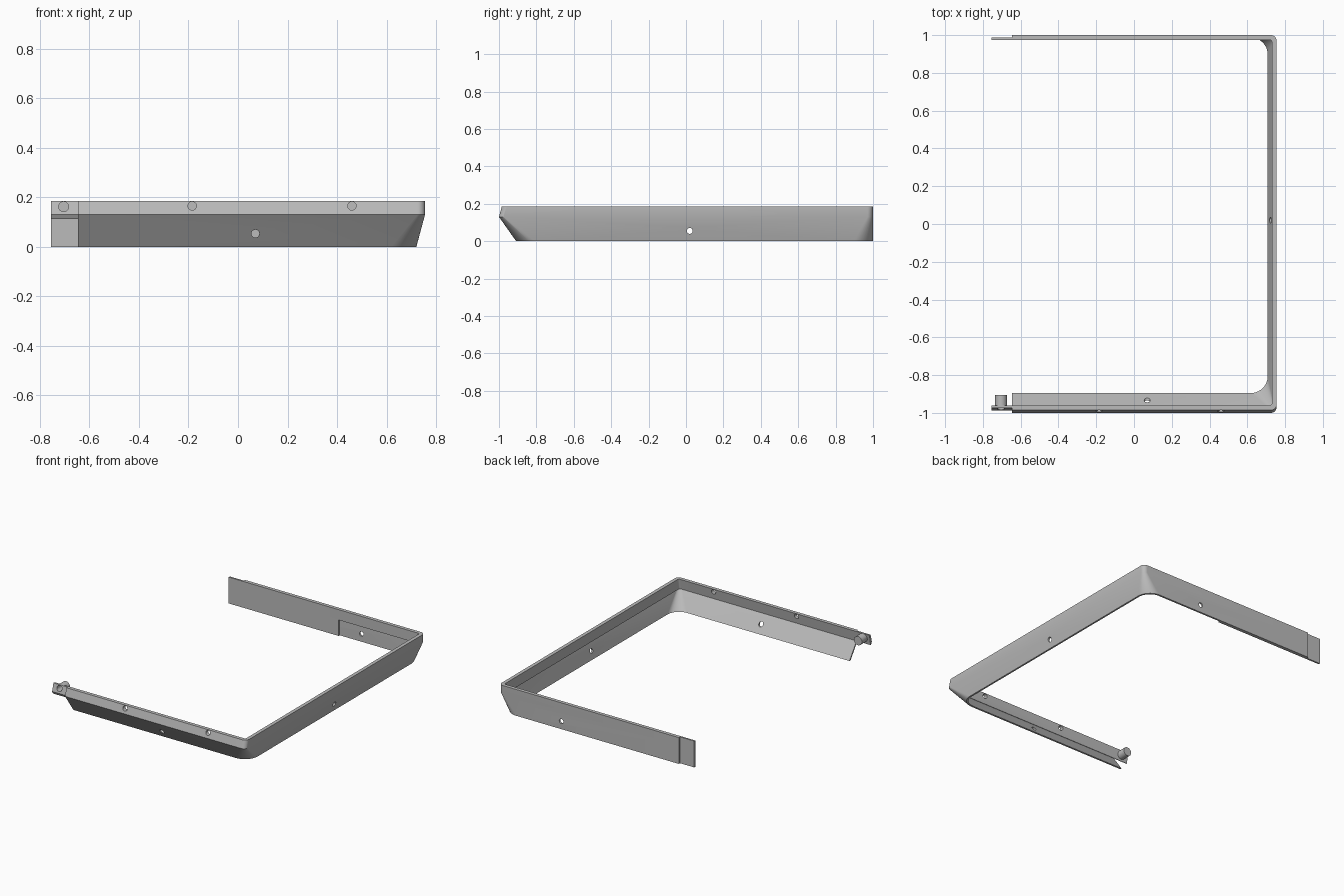
import bpy, bmesh, math
from mathutils import Matrix

if "Cube" in bpy.data.objects:
    bpy.data.objects.remove(bpy.data.objects["Cube"])

GREY = (0.5, 0.5, 0.5, 1)
mat = bpy.data.materials.new("plain_grey")
mat.use_nodes = True
mat.diffuse_color = GREY
bsdf = next(n for n in mat.node_tree.nodes if n.type == 'BSDF_PRINCIPLED')
bsdf.inputs["Base Color"].default_value = GREY

END = -0.645      # where the full walls stop
TIP = -0.755      # where the joining tabs stop


def finish(name, bm):
    bmesh.ops.recalc_face_normals(bm, faces=bm.faces)
    me = bpy.data.meshes.new(name)
    bm.to_mesh(me)
    bm.free()
    ob = bpy.data.objects.new(name, me)
    bpy.context.collection.objects.link(ob)
    me.materials.append(mat)
    return ob


def activate(ob):
    bpy.ops.object.select_all(action='DESELECT')
    ob.select_set(True)
    bpy.context.view_layer.objects.active = ob


def smooth(ob):
    activate(ob)
    bpy.ops.object.shade_smooth_by_angle(angle=math.radians(25))


def loft(name, rings):
    """Join equal-length point rows into a closed tube with capped ends."""
    bm = bmesh.new()
    rows = [[bm.verts.new(p) for p in r] for r in rings]
    for a, b in zip(rows, rows[1:] + rows[:1]):
        for i in range(len(a) - 1):
            bm.faces.new((a[i], a[i + 1], b[i + 1], b[i]))
    for i in (0, -1):
        bm.faces.new([r[i] for r in rows])
    return finish(name, bm)


def u_path(z, front, side, back, radius, steps=10):
    """U-shaped row of points with two rounded corners."""
    pts = [(END, front, z)]
    for cy, start in ((front + radius, -90), (back - radius, 0)):
        for i in range(steps + 1):
            a = math.radians(start + 90 * i / steps)
            pts.append((side - radius + radius * math.cos(a), cy + radius * math.sin(a), z))
    pts.append((END, back, z))
    return pts


def cylinder(name, centre, axis, radius, depth):
    bm = bmesh.new()
    turn = Matrix.Rotation(math.pi / 2, 4, 'Y' if axis == 'x' else 'X')
    bmesh.ops.create_cone(bm, cap_ends=True, segments=32, radius1=radius, radius2=radius,
                          depth=depth, matrix=Matrix.Translation(centre) @ turn)
    return finish(name, bm)


def box(name, x, y, z):
    return loft(name, [[(px, y[j], z[k]) for px in x]
                       for j, k in ((0, 0), (1, 0), (1, 1), (0, 1))])


def drill(ob, centre, axis, radius, depth):
    cutter = cylinder("cutter", centre, axis, radius, depth)
    cutter.hide_render = True
    mod = ob.modifiers.new("hole", 'BOOLEAN')
    mod.operation = 'DIFFERENCE'
    mod.solver = 'EXACT'
    mod.object = cutter
    activate(ob)
    bpy.ops.object.modifier_apply(modifier=mod.name)
    bpy.data.objects.remove(cutter)


# Three-sided skirt: upright rim above, thinner skirt leaning inward below
frame = loft("frame_skirt", [
    u_path(0, -0.908, 0.72, 1.0, 0.1),
    u_path(0.13, -1.0, 0.755, 1.0, 0.03),
    u_path(0.185, -0.985, 0.755, 1.0, 0.03),
    u_path(0.185, -0.96, 0.73, 0.975, 0.012),
    u_path(0.112, -0.972, 0.73, 0.975, 0.012),
    u_path(0.112, -0.975, 0.737, 0.987, 0.025),
    u_path(0, -0.895, 0.708, 0.987, 0.09),
])

# Screw holes
for x in (-0.185, 0.46):
    drill(frame, (x, -0.98, 0.165), 'y', 0.017, 0.1)
drill(frame, (0.07, -0.93, 0.053), 'y', 0.016, 0.12)
drill(frame, (0.27, 1.0, 0.055), 'y', 0.016, 0.12)
drill(frame, (0.73, 0.02, 0.055), 'x', 0.016, 0.12)
smooth(frame)

# Thickened inner part of the back wall, and its thin tab
box("back_thickening", (END, 0.1), (0.975, 0.989), (0, 0.113))
box("back_tab", (TIP, END + 0.01), (0.975, 0.987), (0, 0.185))

# Front tab following the rim's section
section = [(-0.973, 0.185), (-0.96, 0.185), (-0.972, 0.112), (-0.977, 0.112), (-0.987, 0.13)]
tab = loft("front_tab", [[(x, y, z) for x in (TIP, END + 0.01)] for y, z in section])

# Blind screw boss behind the front tab
boss = cylinder("screw_boss", (-0.704, -0.937, 0.154), 'y', 0.031, 0.064)
for ob in (tab, boss):
    drill(ob, (-0.704, -0.97, 0.162), 'y', 0.02, 0.1)
smooth(boss)
smooth(tab)
